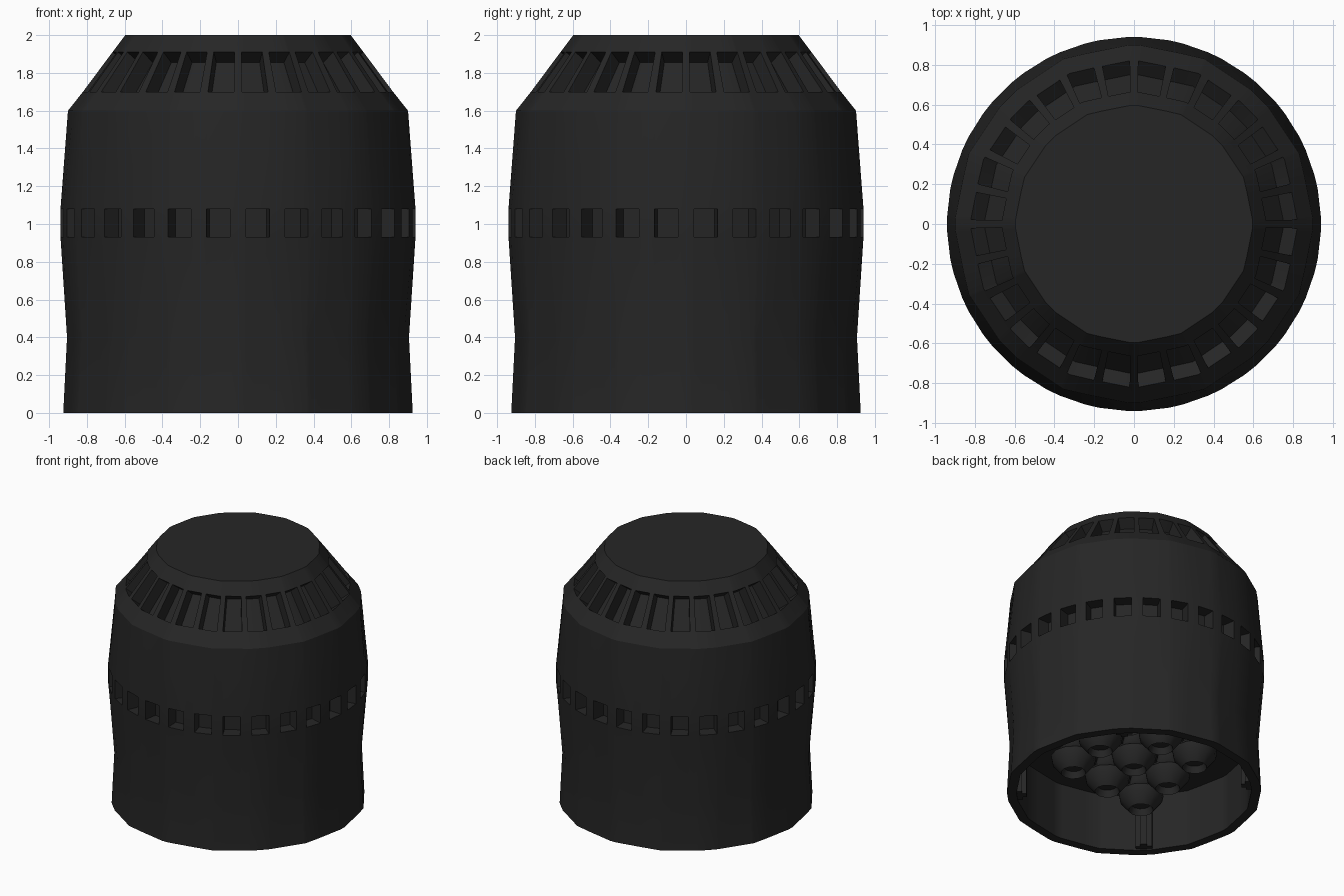
import bpy, bmesh, math
from mathutils import Vector, Matrix

if "Cube" in bpy.data.objects:
    bpy.data.objects.remove(bpy.data.objects["Cube"], do_unlink=True)

mat = bpy.data.materials.new("charcoal")
mat.use_nodes = True
mat.diffuse_color = (0.019, 0.019, 0.019, 1)
mat.node_tree.nodes["Principled BSDF"].inputs["Base Color"].default_value = mat.diffuse_color

NOTCHES = 28
SIDES = 16
STEP = math.tau / NOTCHES


def finish(bm, name, angle=30):
    bmesh.ops.recalc_face_normals(bm, faces=bm.faces)
    mesh = bpy.data.meshes.new(name)
    bm.to_mesh(mesh)
    bm.free()
    mesh.materials.append(mat)
    obj = bpy.data.objects.new(name, mesh)
    bpy.context.collection.objects.link(obj)
    bpy.ops.object.select_all(action='DESELECT')
    obj.select_set(True)
    bpy.context.view_layer.objects.active = obj
    bpy.ops.object.shade_smooth_by_angle(angle=math.radians(angle))
    return obj


def faceted(radius, a):
    # Distance to the edge of a regular polygon at angle a
    wedge = math.tau / SIDES
    return radius * math.cos(wedge / 2) / math.cos(a % wedge - wedge / 2)


def lathe(bm, profile, angles, at=(0, 0), centred=False):
    # Sweep (radius, z, is_round) points; close both ends with a flat cap
    rings = []
    for r, z, is_round in profile:
        ring = []
        for a in angles:
            d = r if is_round else faceted(r, a)
            ring.append(bm.verts.new((at[0] + d * math.cos(a), at[1] + d * math.sin(a), z)))
        rings.append(ring)
    n = len(angles)
    rows = [[bm.faces.new((lo[i], lo[(i + 1) % n], hi[(i + 1) % n], hi[i])) for i in range(n)]
            for lo, hi in zip(rings, rings[1:])]
    bm.faces.new(rings[0])
    bm.faces.new(rings[-1])
    return rows


def recess(bm, faces, inward, down):
    # Push a group of faces into the shell, leaving side walls
    ext = bmesh.ops.extrude_face_region(bm, geom=faces)
    for v in ext["geom"]:
        if isinstance(v, bmesh.types.BMVert):
            r = v.co.xy.length
            v.co.xy *= (r - inward) / r
            v.co.z -= down
    bmesh.ops.delete(bm, geom=[f for f in faces if f.is_valid], context='FACES')


# Hollow shell with two rows of recessed windows
offsets = (-0.38, -0.3, 0.3, 0.38)
angles = [(k + 0.5 + o) * STEP for k in range(NOTCHES) for o in offsets]
profile = [
    (0.86, 0.45, False), (0.86, 0, False), (0.93, 0, False), (0.91, 0.4, False),
    (0.94, 0.93, True), (0.94, 1.08, True), (0.905, 1.6, False),
    (0.825, 1.7, False), (0.668, 1.91, False), (0.6, 2, False),
]
bm = bmesh.new()
rows = lathe(bm, profile, angles)
belt = [f for i, f in enumerate(rows[4]) if i % 4 == 1]
shoulder = [f for i, f in enumerate(rows[7]) if i % 4 != 3]
recess(bm, belt, 0.1, 0)
recess(bm, shoulder, 0.07, 0.055)
finish(bm, "hull_shell")

# Vertical ribs on the inner wall
bm = bmesh.new()
for k in range(4):
    place = Matrix.Rotation(math.radians(45 + 90 * k), 4, 'Z')
    for size, radius in (((0.06, 0.12, 0.44), 0.84), ((0.04, 0.05, 0.44), 0.8)):
        box = bmesh.ops.create_cube(bm, size=1)["verts"]
        bmesh.ops.scale(bm, vec=size, verts=box)
        bmesh.ops.translate(bm, vec=(radius, 0, 0.23), verts=box)
        bmesh.ops.transform(bm, matrix=place, verts=box)
finish(bm, "inner_ribs")

# Cluster of nozzles under the ceiling, laid out as a three by three lattice
bm = bmesh.new()
ring = [math.tau * i / 12 for i in range(12)]
nozzle = [(0.07, 0.46, True), (0.09, 0.38, True), (0.165, 0.31, True),
          (0.155, 0.26, True), (0.09, 0.18, True), (0.07, 0.23, True)]
long_axis = Vector((1, 1)).normalized()
short_axis = Vector((-1, 1)).normalized()
for i in (-1, 0, 1):
    for j in (-1, 0, 1):
        pos = long_axis * 0.29 * (i + j) + short_axis * 0.22 * (i - j)
        lathe(bm, nozzle, ring, at=pos)
finish(bm, "nozzles", 40)
